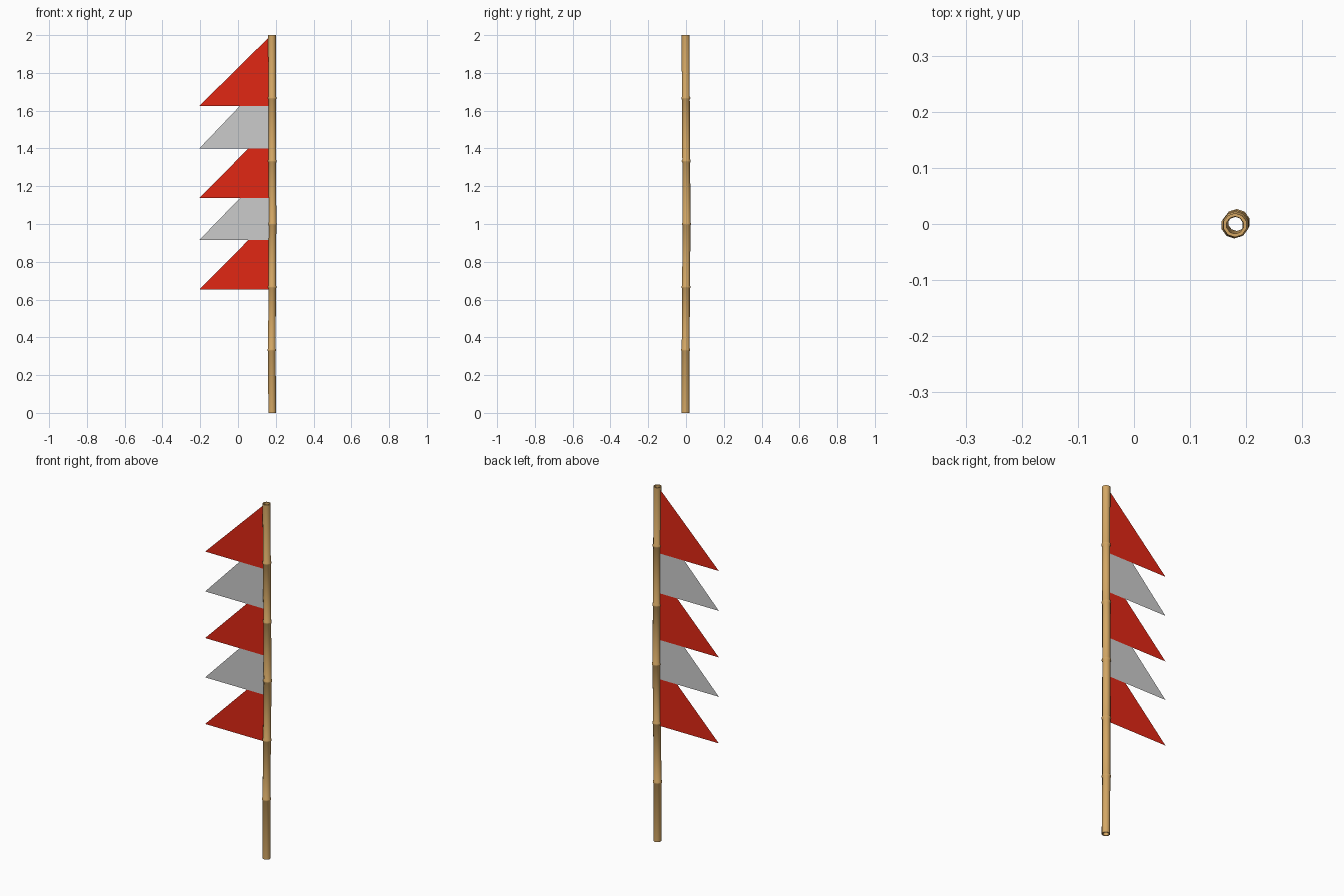
import bpy, bmesh, math

if "Cube" in bpy.data.objects:
    bpy.data.objects.remove(bpy.data.objects["Cube"])

SIDES = 10
POLE_X = 0.18


def material(name, rgb):
    m = bpy.data.materials.new(name)
    m.diffuse_color = (*rgb, 1)
    m.use_nodes = True
    m.node_tree.nodes["Principled BSDF"].inputs["Base Color"].default_value = m.diffuse_color
    return m


bamboo = material("bamboo", (0.66, 0.39, 0.13))
red = material("red_cloth", (0.75, 0.02, 0.007))


def add_object(name, bm, mat=None):
    mesh = bpy.data.meshes.new(name)
    bm.to_mesh(mesh)
    bm.free()
    obj = bpy.data.objects.new(name, mesh)
    bpy.context.collection.objects.link(obj)
    if mat:
        mesh.materials.append(mat)
    return obj


# Bamboo pole: hollow tube, slightly crooked, with a raised ridge at each node
nodes = [(0.001, -0.003), (-0.001, -0.002), (0.001, 0.0), (0.003, 0.003),
         (0.002, 0.001), (0.001, -0.001), (0.0, -0.002)]
step = 2 / 6
outer, inner = [], []
for i, (dx, dy) in enumerate(nodes):
    z = i * step
    if i in (0, 6):
        outer.append((z, 0.0215, dx, dy))
    else:
        for dz, r in ((-0.008, 0.0208), (-0.003, 0.0238), (0.003, 0.0238), (0.008, 0.0208)):
            outer.append((z + dz, r, dx, dy))
    inner.append((z, 0.0155, dx, dy))

bm = bmesh.new()
rings = []
for z, r, dx, dy in outer + inner[::-1]:
    angles = [2 * math.pi * (k + 0.5) / SIDES for k in range(SIDES)]
    rings.append([bm.verts.new((POLE_X + dx + r * math.cos(a), dy + r * math.sin(a), z))
                  for a in angles])
for a, b in zip(rings, rings[1:] + rings[:1]):
    for k in range(SIDES):
        j = (k + 1) % SIDES
        bm.faces.new((a[k], a[j], b[j], b[k]))
bmesh.ops.recalc_face_normals(bm, faces=bm.faces[:])
pole = add_object("bamboo_pole", bm, bamboo)
bpy.context.view_layer.objects.active = pole
pole.select_set(True)
bpy.ops.object.shade_smooth_by_angle(angle=math.radians(40))

# Flags: flat cloth pennants, the lower ones cut off by the one above
TIP, HOIST = -0.205, 0.165
flags = [("red_flag_top", 1.625, 1.99, HOIST, red),
         ("grey_flag_upper", 1.40, 1.625, 0.01, None),
         ("red_flag_middle", 1.137, 1.40, 0.055, red),
         ("grey_flag_lower", 0.915, 1.137, 0.01, None),
         ("red_flag_bottom", 0.652, 0.915, 0.055, red)]
for name, low, high, cut, mat in flags:
    bm = bmesh.new()
    pts = [(TIP, low), (HOIST, low), (HOIST, high)]
    if cut < HOIST:
        pts.append((cut, high))
    bm.faces.new([bm.verts.new((x, 0, z)) for x, z in pts])
    add_object(name, bm, mat)
